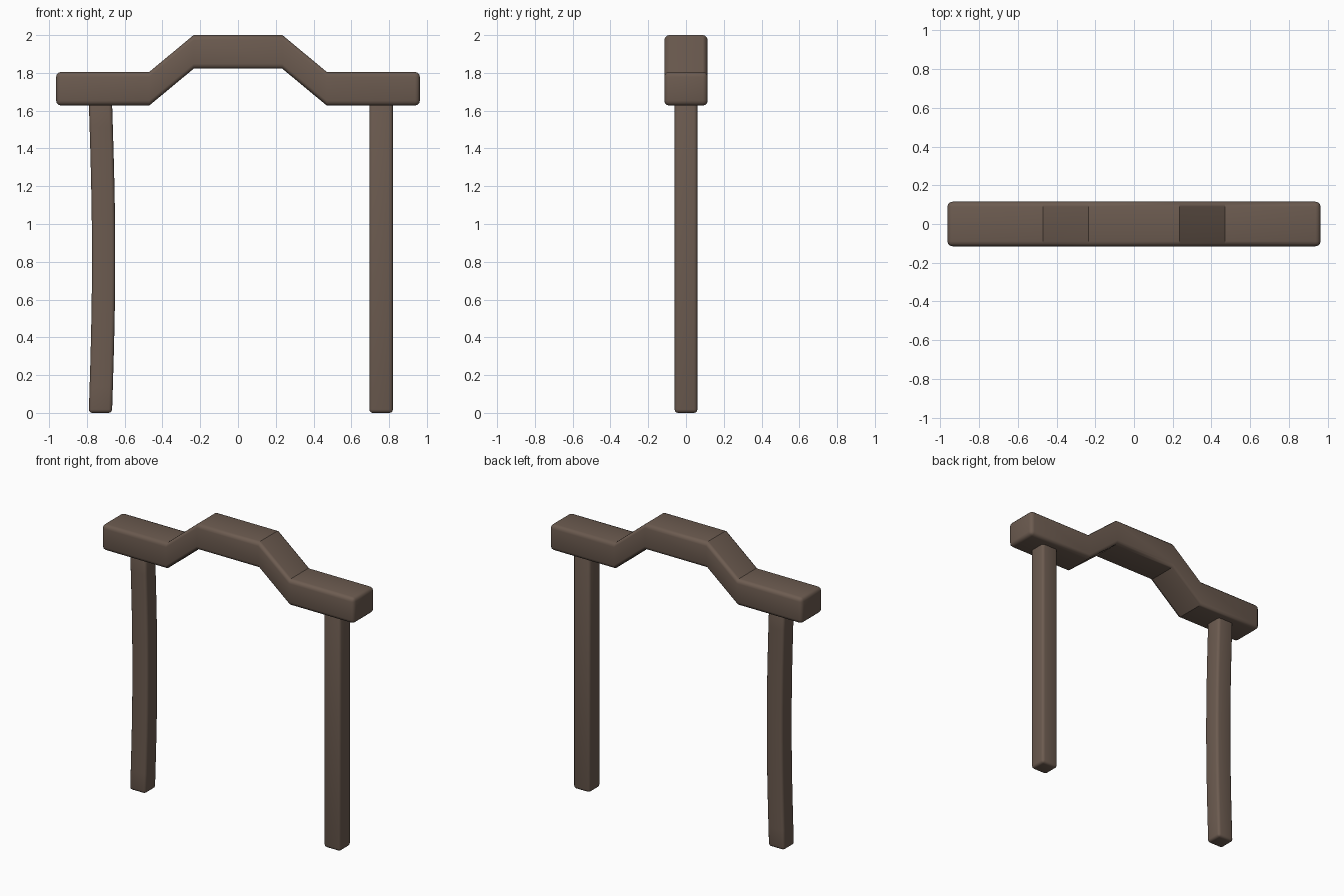
import bpy, bmesh, math
from mathutils import Matrix, Vector

if "Cube" in bpy.data.objects:
    bpy.data.objects.remove(bpy.data.objects["Cube"])

wood = bpy.data.materials.new("brown_wood")
wood.diffuse_color = (0.15, 0.105, 0.08, 1)
wood.use_nodes = True
wood.node_tree.nodes["Principled BSDF"].inputs["Base Color"].default_value = wood.diffuse_color


def rounded_bar(name, lo, hi, radius, axis, cuts, shift):
    """Rounded box, sliced at cuts along one axis, then displaced by shift(co)."""
    lo, hi = Vector(lo), Vector(hi)
    bm = bmesh.new()
    bmesh.ops.create_cube(bm, size=1, matrix=Matrix.Translation((lo + hi) / 2)
                          @ Matrix.Diagonal((*(hi - lo), 1)))
    bmesh.ops.bevel(bm, geom=bm.edges[:], offset=radius, segments=3,
                    profile=0.5, affect='EDGES')
    normal = Vector((0, 0, 0))
    normal[axis] = 1
    for c in cuts:
        bmesh.ops.bisect_plane(bm, geom=bm.verts[:] + bm.edges[:] + bm.faces[:],
                               plane_co=normal * c, plane_no=normal, dist=1e-5)
    for v in bm.verts:
        v.co += shift(v.co)
    bmesh.ops.recalc_face_normals(bm, faces=bm.faces[:])
    me = bpy.data.meshes.new(name)
    bm.to_mesh(me)
    bm.free()
    me.materials.append(wood)
    ob = bpy.data.objects.new(name, me)
    bpy.context.collection.objects.link(ob)
    bpy.ops.object.select_all(action='DESELECT')
    ob.select_set(True)
    bpy.context.view_layer.objects.active = ob
    bpy.ops.object.shade_smooth_by_angle(angle=math.radians(32))


# Top beam with a raised middle
def raise_middle(co):
    t = (0.47 - abs(co.x)) / 0.235
    return Vector((0, 0, 0.195 * max(0, min(1, t))))


rounded_bar("top_beam", (-0.963, -0.115, 1.627), (0.963, 0.115, 1.805), 0.026,
            0, (-0.47, -0.235, 0.235, 0.47), raise_middle)

# Posts: the left one bows gently inwards, the right one is straight
POST_TOP = 1.65
rounded_bar("left_post", (-0.79, -0.06, 0), (-0.667, 0.06, POST_TOP), 0.018,
            2, [POST_TOP * i / 12 for i in range(1, 12)],
            lambda co: Vector((0.017 * math.sin(math.pi * co.z / POST_TOP), 0, 0)))
rounded_bar("right_post", (0.695, -0.06, 0), (0.82, 0.06, POST_TOP), 0.018,
            2, (), lambda co: Vector((0, 0, 0)))
